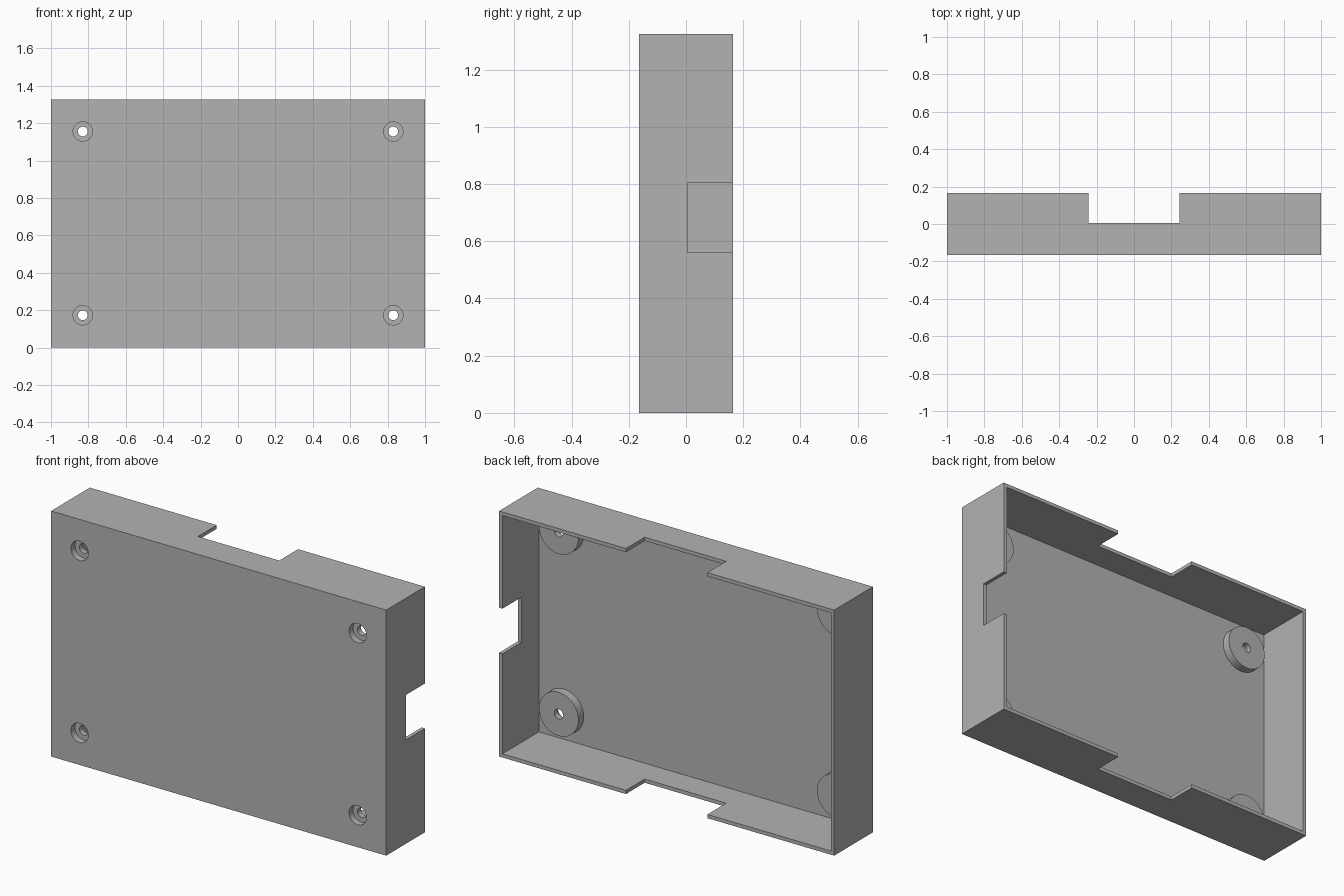
import bpy
import math
from mathutils import Matrix

W, D, H = 2.0, 0.33, 1.325      # overall width, depth, height
WALL = 0.02
FRONT, BACK = -D / 2, D / 2
NOTCH_Y = 0.005                 # rim notches are open behind this depth

cube = bpy.data.objects.get("Cube")
if cube:
    bpy.data.objects.remove(cube, do_unlink=True)

grey = bpy.data.materials.new("plain_grey")
grey.use_nodes = True
grey.diffuse_color = (0.45, 0.45, 0.45, 1)
grey.node_tree.nodes["Principled BSDF"].inputs["Base Color"].default_value = grey.diffuse_color


def box(name, low, high):
    size = [b - a for a, b in zip(low, high)]
    mid = [(a + b) / 2 for a, b in zip(low, high)]
    bpy.ops.mesh.primitive_cube_add(size=1)
    ob = bpy.context.object
    ob.name = name
    ob.data.transform(Matrix.Translation(mid) @ Matrix.Diagonal((*size, 1)))
    ob.data.materials.append(grey)
    return ob


def rod(name, x, z, radius, y0, y1):
    bpy.ops.mesh.primitive_cylinder_add(vertices=48, radius=radius, depth=y1 - y0)
    ob = bpy.context.object
    ob.name = name
    turn = Matrix.Rotation(math.pi / 2, 4, "X")
    ob.data.transform(Matrix.Translation((x, (y0 + y1) / 2, z)) @ turn)
    ob.data.materials.append(grey)
    return ob


def combine(target, tool, operation):
    tool.hide_render = True
    mod = target.modifiers.new(tool.name, "BOOLEAN")
    mod.operation = operation
    mod.solver = "EXACT"
    mod.object = tool
    bpy.ops.object.select_all(action="DESELECT")
    bpy.context.view_layer.objects.active = target
    target.select_set(True)
    bpy.ops.object.modifier_apply(modifier=mod.name)
    bpy.data.objects.remove(tool, do_unlink=True)


# Shallow tray, open at the back
case = box("enclosure_shell", (-W / 2, FRONT, 0), (W / 2, BACK, H))
combine(case, box("cavity", (-W / 2 + WALL, FRONT + WALL, WALL),
                  (W / 2 - WALL, BACK + 0.1, H - WALL)), "DIFFERENCE")

# Notches in the top and bottom rims, and in the left wall
combine(case, box("rim_notch", (-0.243, NOTCH_Y, -0.1), (0.243, BACK + 0.2, H + 0.1)), "DIFFERENCE")
combine(case, box("side_notch", (0.9, NOTCH_Y, 0.56), (1.1, BACK + 0.2, 0.803)), "DIFFERENCE")

# Corner screw bosses with counterbored holes
floor = FRONT + WALL
for x in (-0.83, 0.83):
    for z in (0.173, H - 0.17):
        combine(case, rod("screw_boss", x, z, 0.118, FRONT + WALL / 2, floor + 0.045), "UNION")
        combine(case, rod("counterbore", x, z, 0.052, FRONT - 0.1, FRONT + 0.035), "DIFFERENCE")
        combine(case, rod("screw_hole", x, z, 0.026, FRONT - 0.1, floor + 0.1), "DIFFERENCE")

bpy.ops.object.select_all(action="DESELECT")
case.select_set(True)
bpy.context.view_layer.objects.active = case
bpy.ops.object.shade_smooth_by_angle(angle=math.radians(30))
